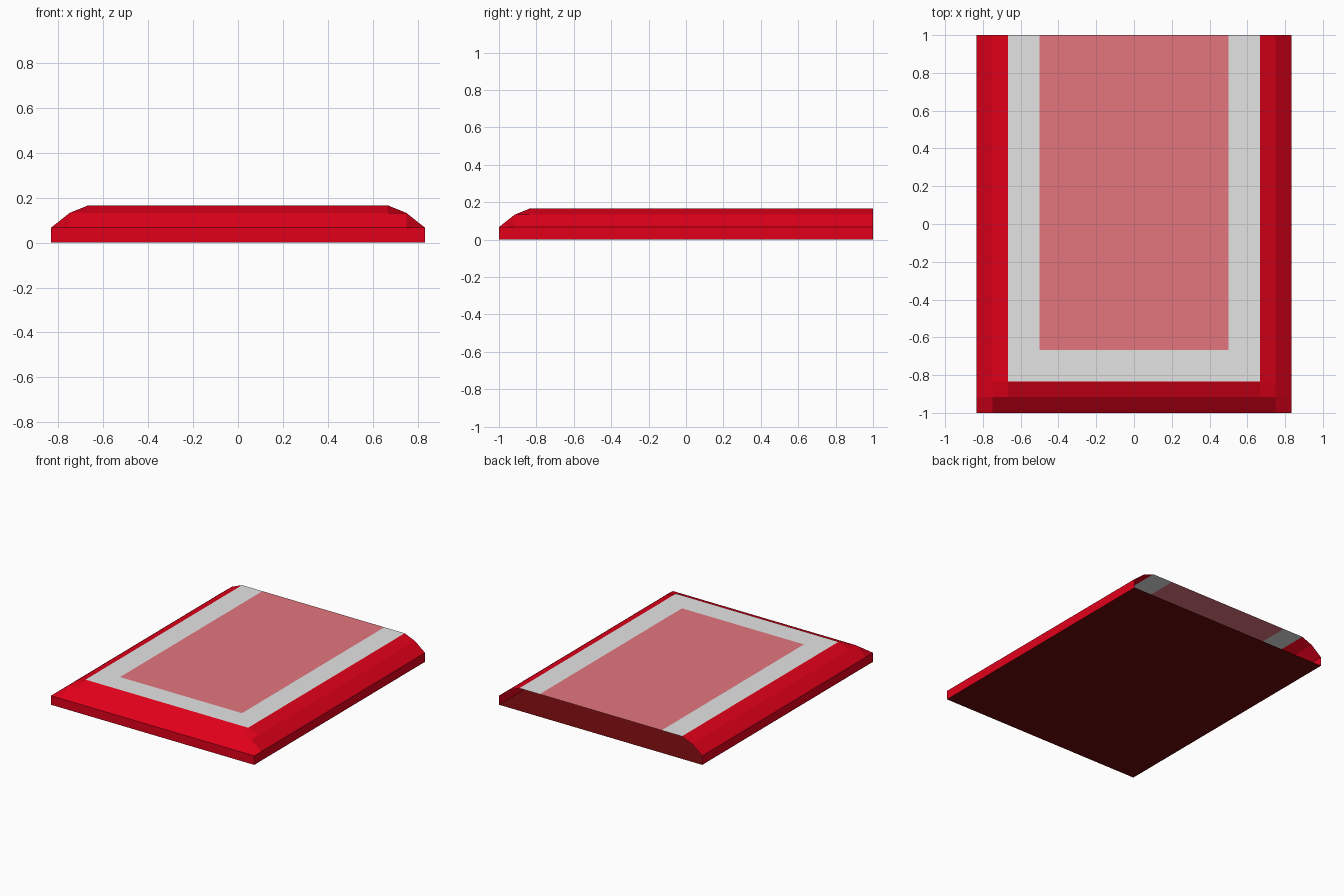
import bpy, bmesh

if "Cube" in bpy.data.objects:
    bpy.data.objects.remove(bpy.data.objects["Cube"])

# Colours (linear)
def material(name, rgb):
    m = bpy.data.materials.new(name)
    m.diffuse_color = (*rgb, 1.0)
    m.use_nodes = True
    m.node_tree.nodes["Principled BSDF"].inputs["Base Color"].default_value = m.diffuse_color
    return m

mats = [material("red", (0.76, 0.0, 0.0103)),
        material("light_grey", (0.775, 0.775, 0.775)),
        material("pink", (0.77, 0.181, 0.209)),
        material("dark_red", (0.156, 0.003, 0.004))]
RED, GREY, PINK, DARK = range(4)

# Grid lines of the slab; rings step inward from left, right and front
STEP = 1 / 6
half = [5 * STEP, 4.5 * STEP, 4 * STEP, 3 * STEP]
xs = [-h for h in half] + half[::-1]
ys = [-1, -1 + STEP / 2, -1 + STEP, -1 + 2 * STEP, 1]
ring_z = [0.067, 0.133, 0.167, 0.167]

bm = bmesh.new()

def ring(i, j):
    return min(i, len(xs) - 1 - i, j, 3)

# Bevelled upper shell: height depends on the ring
top = [[bm.verts.new((x, y, ring_z[ring(i, j)])) for j, y in enumerate(ys)]
       for i, x in enumerate(xs)]
for i in range(len(xs) - 1):
    for j in range(len(ys) - 1):
        f = bm.faces.new((top[i][j], top[i + 1][j], top[i + 1][j + 1], top[i][j + 1]))
        # Border and centre panel are coloured by ring
        r = min(i, len(xs) - 2 - i, j)
        f.material_index = PINK if r >= 3 else GREY if r == 2 else RED

# Vertical walls on the left, front and right (the back stays open)
rim = ([top[0][j] for j in range(len(ys) - 1, 0, -1)]
       + [top[i][0] for i in range(len(xs))]
       + [top[-1][j] for j in range(1, len(ys))])
low = [bm.verts.new((v.co.x, v.co.y, 0)) for v in rim]
for k in range(len(rim) - 1):
    bm.faces.new((low[k], low[k + 1], rim[k + 1], rim[k]))

# Flat dark underside
bm.faces.new(low[::-1]).material_index = DARK

mesh = bpy.data.meshes.new("bevelled_slab")
bm.to_mesh(mesh)
bm.free()
for m in mats:
    mesh.materials.append(m)
obj = bpy.data.objects.new("bevelled_slab", mesh)
bpy.context.collection.objects.link(obj)
